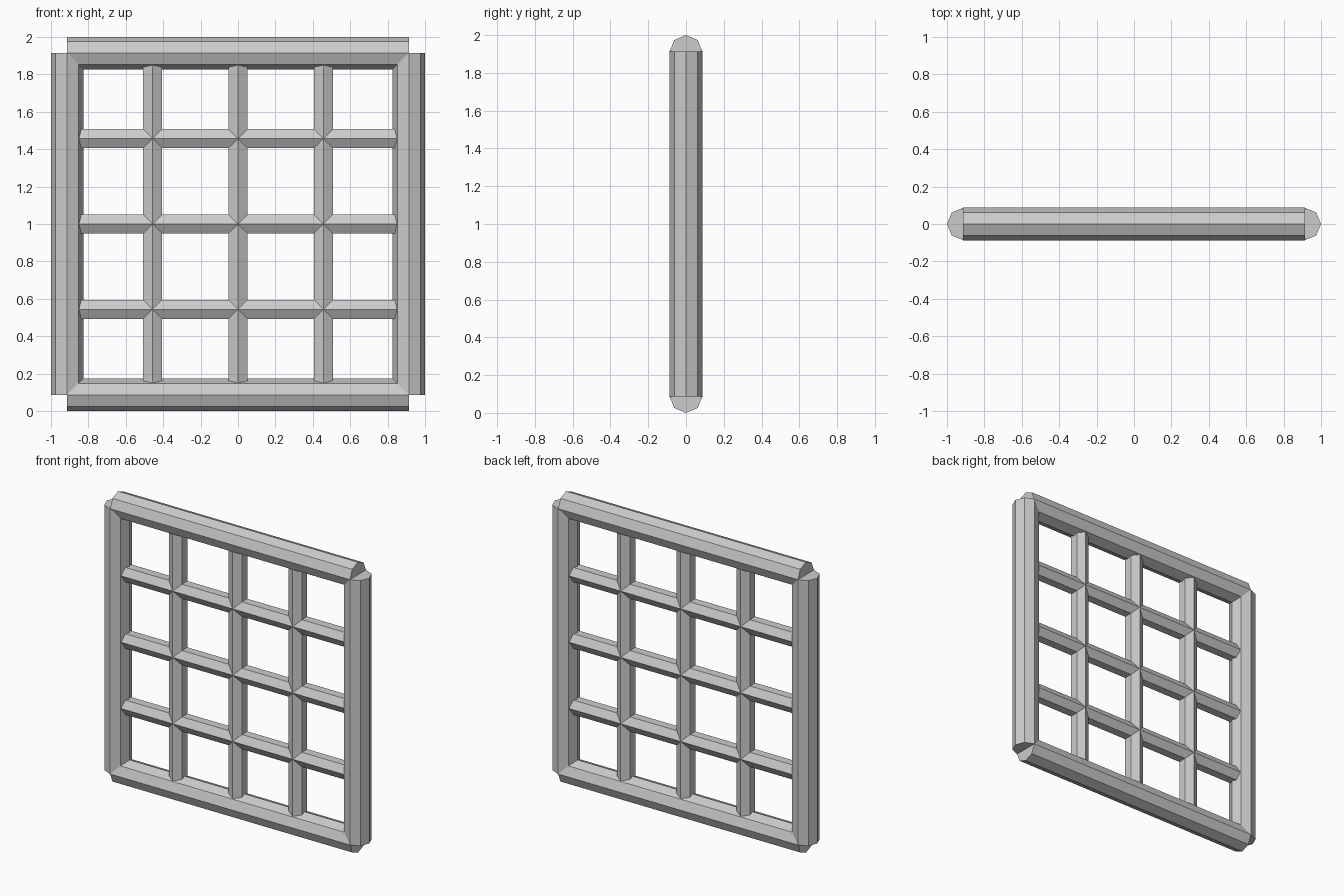
import bpy
from math import pi

if "Cube" in bpy.data.objects:
    bpy.data.objects.remove(bpy.data.objects["Cube"])

R = 0.087          # outer frame radius (octagon)
C = 1 - R          # distance of frame bar axes from the centre
r = 0.058          # lattice bar radius (hexagon)


def bar(name, axis, offset, radius, sides):
    """Capped prism in the frame plane, with a profile corner facing front."""
    bpy.ops.mesh.primitive_cylinder_add(vertices=sides, radius=radius, depth=2 * C)
    ob = bpy.context.object
    ob.name = name
    # cylinder vertices start on +y, so a corner already points front and back
    if axis == 'X':
        ob.rotation_euler = (0, pi / 2, 0)
        ob.location = (0, 0, 1 + offset)
    else:
        ob.location = (offset, 0, 1)
    return ob


# outer octagonal frame
for name, axis, off in (("bottom_rail", 'X', -C), ("top_rail", 'X', C),
                        ("left_post", 'Z', -C), ("right_post", 'Z', C)):
    bar(name, axis, off, R, 8)

# inner hexagonal lattice, three bars each way
for i in (-1, 0, 1):
    bar(f"horizontal_bar_{i + 2}", 'X', i * C / 2, r, 6)
    bar(f"vertical_bar_{i + 2}", 'Z', i * C / 2, r, 6)
